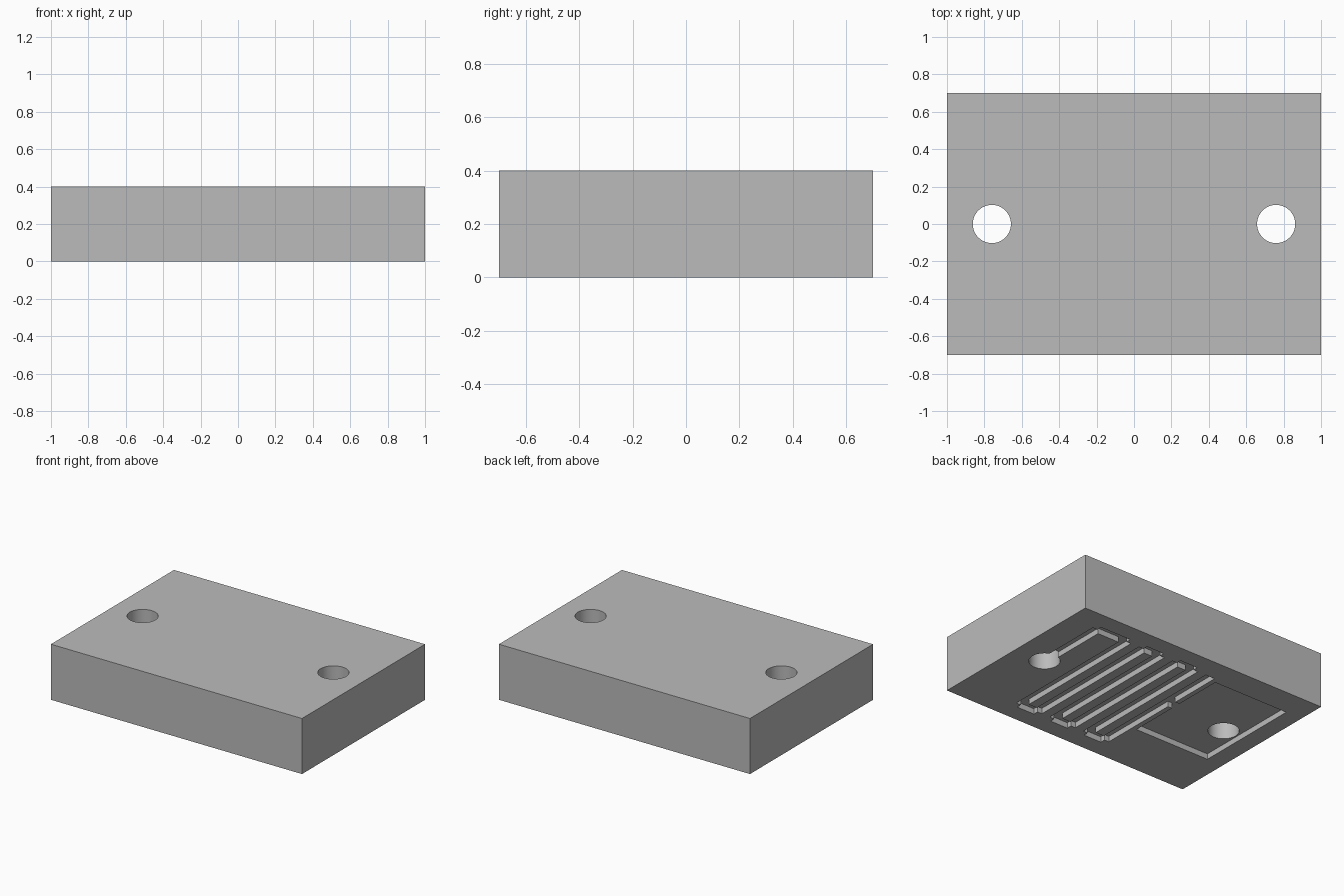
import bpy
import math

old = bpy.data.objects.get("Cube")
if old:
    bpy.data.objects.remove(old, do_unlink=True)

# Overall sizes
LENGTH, DEPTH, HEIGHT = 2.0, 1.4, 0.4
GROOVE = 0.04            # depth of all recesses in the underside
HALF = 0.037             # half width of a channel
PORT_X, PORT_R = 0.76, 0.102
TURN_Y = 0.535           # y of the channel turns
FIRST_X, STEP, RUNS = 0.512, 0.142, 6

grey = bpy.data.materials.new("plain grey")
grey.use_nodes = True
colour = (0.5, 0.5, 0.5, 1)
grey.diffuse_color = colour
grey.node_tree.nodes["Principled BSDF"].inputs["Base Color"].default_value = colour


def box(name, x0, x1, y0, y1, z0, z1):
    bpy.ops.mesh.primitive_cube_add(
        size=1, location=((x0 + x1) / 2, (y0 + y1) / 2, (z0 + z1) / 2))
    ob = bpy.context.object
    ob.name = name
    ob.scale = (abs(x1 - x0), abs(y1 - y0), z1 - z0)
    bpy.ops.object.transform_apply(location=True, rotation=False, scale=True)
    ob.data.materials.append(grey)
    return ob


def cut(target, cutter):
    """Subtract the cutter and remove it."""
    cutter.hide_render = True
    mod = target.modifiers.new("cut", "BOOLEAN")
    mod.operation = "DIFFERENCE"
    mod.solver = "EXACT"
    mod.object = cutter
    bpy.context.view_layer.objects.active = target
    bpy.ops.object.modifier_apply(modifier=mod.name)
    bpy.data.objects.remove(cutter, do_unlink=True)


def recess(x0, x1, y0, y1):
    cut(block, box("recess_cutter", x0, x1, y0, y1, -0.1, GROOVE))


# Solid block
block = box("channel_block", -LENGTH / 2, LENGTH / 2, -DEPTH / 2, DEPTH / 2, 0, HEIGHT)

# Reservoir pocket around one port
recess(-0.872, -0.27, -0.297, 0.5)

# Serpentine channel: square-ended straight runs joined by turns
path = [(PORT_X, 0), (PORT_X, TURN_Y)]
for i in range(RUNS):
    x = FIRST_X - i * STEP
    side = 1 if i % 2 == 0 else -1
    path += [(x, side * TURN_Y), (x, -side * TURN_Y)]
for (xa, ya), (xb, yb) in zip(path, path[1:]):
    if xa == xb:
        recess(xa - HALF, xa + HALF, min(ya, yb), max(ya, yb))
    else:
        recess(min(xa, xb), max(xa, xb), ya - HALF, ya + HALF)

# Short outlet from the last run into the pocket
recess(-0.3, path[-1][0], 0.1 - HALF, 0.1 + HALF)

# Through ports at both ends
for side in (-1, 1):
    bpy.ops.mesh.primitive_cylinder_add(
        vertices=64, radius=PORT_R, depth=1, location=(side * PORT_X, 0, HEIGHT / 2))
    port = bpy.context.object
    port.data.materials.append(grey)
    cut(block, port)

# Smooth port walls, crisp edges elsewhere
bpy.ops.object.select_all(action="DESELECT")
block.select_set(True)
bpy.context.view_layer.objects.active = block
bpy.ops.object.shade_smooth_by_angle(angle=math.radians(30))
